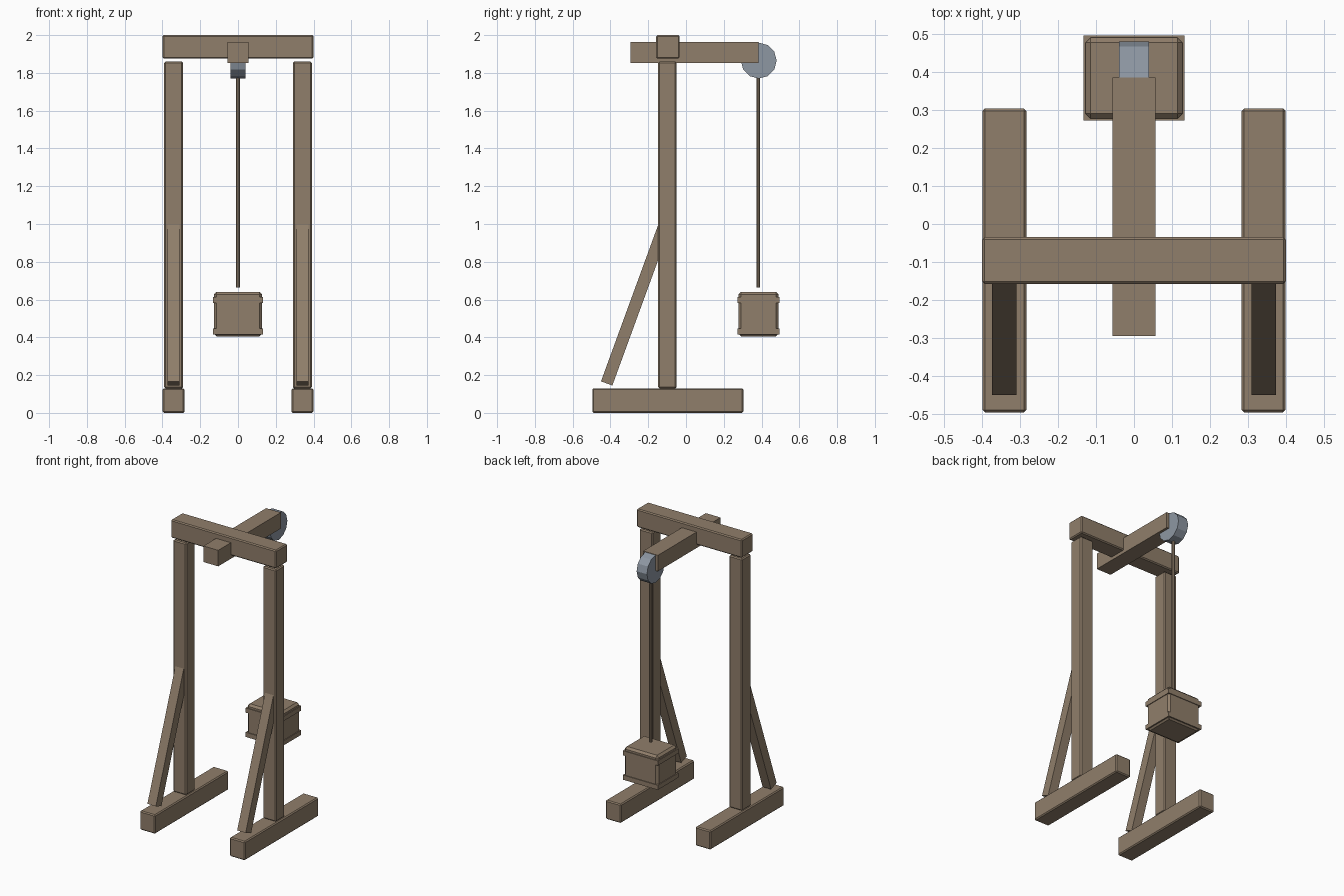
import bpy
import math
from mathutils import Vector

cube = bpy.data.objects.get("Cube")
if cube:
    bpy.data.objects.remove(cube, do_unlink=True)


def make_material(name, rgb):
    mat = bpy.data.materials.new(name)
    mat.use_nodes = True
    colour = (*rgb, 1.0)
    mat.diffuse_color = colour
    mat.node_tree.nodes["Principled BSDF"].inputs["Base Color"].default_value = colour
    return mat


WOOD = make_material("weathered wood", (0.28, 0.21, 0.145))
METAL = make_material("grey metal", (0.27, 0.31, 0.365))


def box(name, low, high, bevel=0.0):
    """Wooden block between two opposite corners, with optional chamfer."""
    low, high = Vector(low), Vector(high)
    bpy.ops.mesh.primitive_cube_add(size=1, location=(low + high) / 2)
    obj = bpy.context.object
    obj.name = name
    obj.scale = high - low
    bpy.ops.object.transform_apply(location=False, rotation=False, scale=True)
    obj.data.materials.append(WOOD)
    if bevel:
        mod = obj.modifiers.new("chamfer", "BEVEL")
        mod.width = bevel
        mod.segments = 1
    return obj


def cylinder(name, sides, radius, depth, location, mat, rotation=(0, 0, 0)):
    bpy.ops.mesh.primitive_cylinder_add(vertices=sides, radius=radius, depth=depth,
                                        location=location, rotation=rotation)
    obj = bpy.context.object
    obj.name = name
    obj.data.materials.append(mat)
    return obj


# Side frames: foot, post and slanted brace
for side, s in (("left", 1), ("right", -1)):
    x = 0.341 * s
    box(f"{side}_foot", (x - 0.058, -0.496, 0), (x + 0.058, 0.304, 0.13), 0.007)
    box(f"{side}_post", (x - 0.05, -0.147, 0.13), (x + 0.05, -0.05, 1.86), 0.007)
    start, end = Vector((x, -0.42, 0.156)), Vector((x, -0.105, 1.018))
    axis = end - start
    half = axis.length / 2
    brace = box(f"{side}_brace", (-0.032, -0.032, -half), (0.032, 0.032, half))
    brace.location = (start + end) / 2
    brace.rotation_euler.x = -math.atan2(axis.y, axis.z)

# Top beam and lifting arm
box("top_beam", (-0.4, -0.158, 1.875), (0.4, -0.034, 2.0), 0.007)
box("lifting_arm", (-0.056, -0.295, 1.853), (0.056, 0.385, 1.963))

# Pulley and rope
cylinder("pulley_wheel", 12, 0.095, 0.078, (0, 0.385, 1.865), METAL,
         (0, math.pi / 2, 0))
cylinder("rope", 8, 0.01, 1.2, (0, 0.382, 1.265), WOOD)

# Hanging crate with two rims
box("crate_body", (-0.128, 0.277, 0.405), (0.128, 0.491, 0.641), 0.014)
for name, low, high in (("lower", 0.415, 0.447), ("upper", 0.582, 0.614)):
    box(f"crate_{name}_rim", (-0.133, 0.272, low), (0.133, 0.496, high))
